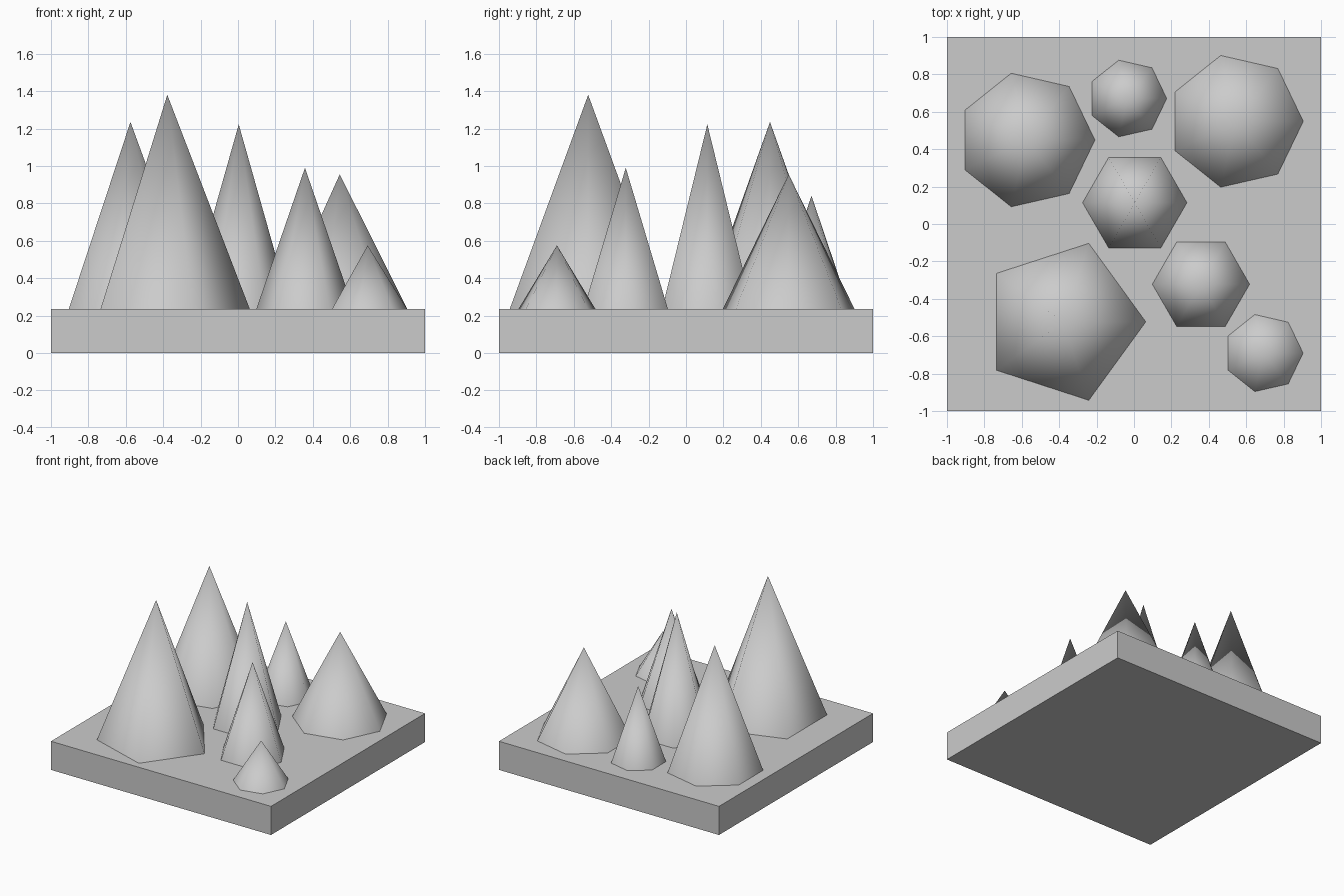
import bpy
import math

if "Cube" in bpy.data.objects:
    bpy.data.objects.remove(bpy.data.objects["Cube"])

BASE_TOP = 0.235


def cone(name, sides, x, y, radius, apex):
    """Smooth low-sided cone standing on the slab, one corner pointing to +x."""
    height = apex - BASE_TOP
    bpy.ops.mesh.primitive_cone_add(
        vertices=sides, radius1=radius, radius2=0, depth=height,
        location=(x, y, BASE_TOP + height / 2))
    ob = bpy.context.object
    ob.name = name
    # turn the first corner (on +y) round to +x
    for v in ob.data.vertices:
        v.co.x, v.co.y = v.co.y, -v.co.x
    bpy.ops.object.shade_smooth_by_angle(angle=math.radians(80))


# Square slab
bpy.ops.mesh.primitive_cube_add(size=1, location=(0, 0, BASE_TOP / 2))
slab = bpy.context.object
slab.name = "base_slab"
for v in slab.data.vertices:
    v.co.x *= 2
    v.co.y *= 2
    v.co.z *= BASE_TOP

# Cones: name, sides, x, y, radius, apex height
for spec in (
    ("back_left_cone", 7, -0.575, 0.449, 0.366, 1.235),
    ("back_middle_cone", 7, -0.035, 0.671, 0.210, 0.84),
    ("back_right_cone", 7, 0.544, 0.549, 0.361, 0.955),
    ("centre_cone", 6, 0.004, 0.114, 0.279, 1.222),
    ("front_left_cone", 5, -0.378, -0.523, 0.441, 1.38),
    ("front_right_cone", 6, 0.358, -0.322, 0.260, 0.99),
    ("corner_small_cone", 7, 0.693, -0.69, 0.211, 0.575),
):
    cone(*spec)
